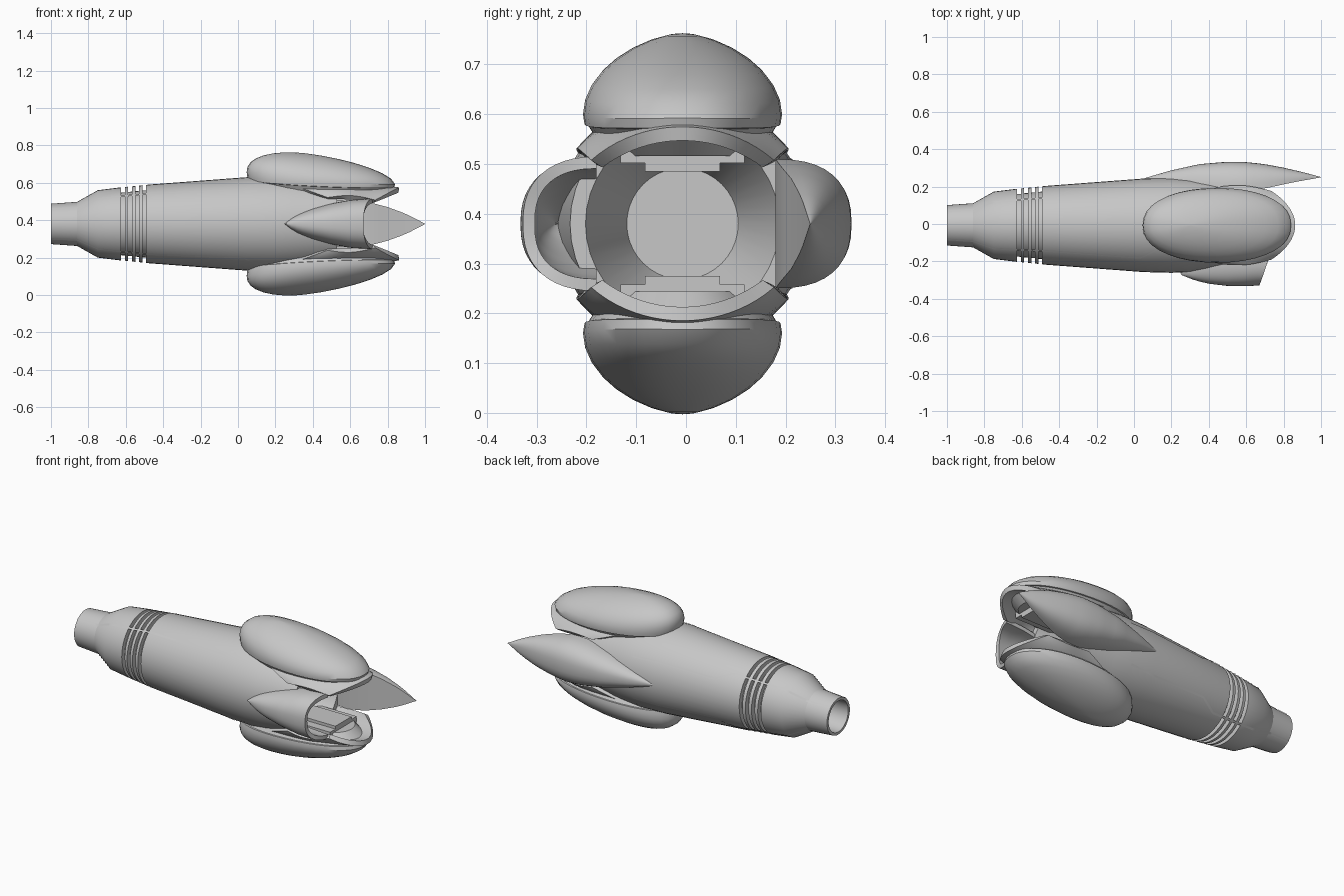
import bpy, bmesh, math
from mathutils import Vector

if "Cube" in bpy.data.objects:
    bpy.data.objects.remove(bpy.data.objects["Cube"])

CY, CZ = -0.007, 0.38   # long axis of the body

GREY = bpy.data.materials.new("hull grey")
GREY.diffuse_color = (.57, .57, .57, 1)
GREY.use_nodes = True
GREY.node_tree.nodes["Principled BSDF"].inputs["Base Color"].default_value = GREY.diffuse_color


def lerp(table, x, k=1):
    """Linear lookup of column k in a table keyed by column 0."""
    for a, b in zip(table, table[1:]):
        if x <= b[0]:
            t = max(0, (x - a[0]) / (b[0] - a[0]))
            return a[k] + (b[k] - a[k]) * t
    return table[-1][k]


def grid(name, rows, closed=False, caps=False, thick=0, angle=35):
    """Skin rows of points, optionally closed round, capped or thickened."""
    bm = bmesh.new()
    vs = [[bm.verts.new(p) for p in r] for r in rows]
    n = len(rows[0])
    for a, b in zip(vs, vs[1:]):
        for j in range(n if closed else n - 1):
            k = (j + 1) % n
            bm.faces.new((a[j], a[k], b[k], b[j]))
    if caps:
        bm.faces.new(vs[0])
        bm.faces.new(vs[-1])
    bmesh.ops.remove_doubles(bm, verts=bm.verts, dist=1e-5)
    bmesh.ops.recalc_face_normals(bm, faces=bm.faces)
    me = bpy.data.meshes.new(name)
    bm.to_mesh(me)
    bm.free()
    ob = bpy.data.objects.new(name, me)
    bpy.context.collection.objects.link(ob)
    me.materials.append(GREY)
    bpy.ops.object.select_all(action='DESELECT')
    ob.select_set(True)
    bpy.context.view_layer.objects.active = ob
    if thick:
        m = ob.modifiers.new("thickness", 'SOLIDIFY')
        m.thickness, m.offset = thick, 0
        bpy.ops.object.modifier_apply(modifier=m.name)
    bpy.ops.object.shade_smooth_by_angle(angle=math.radians(angle))
    return ob


# Body: turned profile with open neck, four ring grooves and a hollow mouth
hull = [(-1, .108), (-.86, .118), (-.75, .18), (-.63, .195), (-.48, .21),
        (.05, .25), (.2, .254), (.3, .25), (.53, .226)]
profile = [(-.82, 0), (-.82, .09), (-1, .092)] + hull[:4]
for x in (-.625, -.587, -.549, -.511):
    r = lerp(hull, x)
    profile += [(x, r), (x, r - .028), (x + .02, r - .027), (x + .02, r + .001)]
profile += hull[4:] + [(.53, .195), (.3, .112), (.3, 0)]
N = 40
rows = [[(x, CY + r * math.cos(2 * math.pi * i / N), CZ + r * math.sin(2 * math.pi * i / N))
         for i in range(N)] for x, r in profile]
grid("body", rows, closed=True, angle=25)

# Seams: thin ribbons following (x, elevation angle) paths on the hull
front_path = [(-1, 47), (-.86, 45), (-.75, 47), (-.48, 50), (.03, 46), (.15, 64)]
back_path = [(-1, 47), (-.86, 45), (-.75, 47), (-.42, 46), (-.32, 31), (.03, 31), (.2, 29)]
for label, path, sy in (("front", front_path, -1), ("back", back_path, 1)):
    for sz in (1, -1):
        pts = []
        for a, b in zip(path, path[1:]):
            pts += [(a[0] + (b[0] - a[0]) * i / 8, a[1] + (b[1] - a[1]) * i / 8)
                    for i in range(8)]
        pts.append(path[-1])
        rows = []
        for i, (x, el) in enumerate(pts):
            p, q = pts[max(0, i - 1)], pts[min(len(pts) - 1, i + 1)]
            r = lerp(hull, x) + .002
            d = Vector((q[0] - p[0], math.radians(q[1] - p[1]) * r)).normalized()
            row = []
            for w in (-.006, .006):
                a = math.radians(el) + w * d.x / r
                xx = max(-1, x - w * d.y)
                rr = lerp(hull, xx) + .002
                row.append((xx, CY + sy * rr * math.cos(a), CZ + sz * rr * math.sin(a)))
            rows.append(row)
        grid(label + "_seam", rows)

# Jaws, pods and mouth blocks: mirrored above and below the axis
jaw = [(.15, .236), (.3, .24), (.6, .219), (.86, .181)]
for label, s in (("upper", 1), ("lower", -1)):
    # Curved jaw shell whose lip reaches furthest in the middle
    rows = []
    for i in range(13):
        row = []
        for j in range(21):
            u = j / 10 - 1
            a = math.radians(53 * u)
            x0, x1 = .15 + .33 * u * u, .86 - .13 * u * u
            x = x0 + (x1 - x0) * i / 12
            r = lerp(jaw, x) + .016 * u * u * math.sin(math.pi * i / 12)
            row.append((x, CY + r * 1.08 * math.sin(a), CZ + s * r * math.cos(a)))
        rows.append(row)
    grid(label + "_jaw", rows, thick=.028)

    # Egg-shaped pod: skirt rings, rim, then dome leaning to the rear
    rings = [(.78, -.08, .445), (.95, -.022, .445), (.985, -.02, .445), (1, 0, .445)]
    for k in range(1, 9):
        t = math.radians(90 * k / 8)
        rings.append((max(.01, math.cos(t) ** 1.15), .146 * math.sin(t),
                      .445 - .145 * math.sin(t) ** 1.5))
    rows = []
    for sc, h, xc in rings:
        row = []
        for j in range(36):
            p = 2 * math.pi * j / 36
            c, n = math.cos(p), math.sin(p)
            x = xc + .395 * sc * math.copysign(abs(c) ** .95, c)
            y = .2 * sc * math.copysign(abs(n) ** .88, n)
            z = .628 - .036 * (x - .05) / .79 - .01 * n * n * sc + h
            row.append((x, CY + y, CZ + s * (z - CZ)))
        rows.append(row)
    grid(label + "_pod", rows, closed=True, caps=True, angle=30)

    # Stepped block inside the mouth
    for hw, z0, z1 in ((.075, .485, .545), (.125, .502, .54)):
        rows = [[(x, CY + y, CZ + s * (z - CZ)) for y, z in
                 ((-hw, z0), (hw, z0), (hw, z1), (-hw, z1))] for x in (.45, .7)]
        grid(label + "_mouth_block", rows, closed=True, caps=True)

# Front scoop: hollow half shell with a slanted open end
# columns: x, half height, outer y, inner y
scoop = [(.26, 0, .262, .25), (.33, .042, .29, .22), (.4, .07, .307, .19),
         (.5, .097, .319, .18), (.6, .116, .321, .18), (.72, .123, .312, .18)]


def fin_point(table, x, a, sy):
    h, yo, yi = (lerp(table, x, k) for k in (1, 2, 3))
    c, n = max(0, math.cos(a)), math.sin(a)
    return (x, sy * (yi + (yo - yi) * c ** .8), CZ + h * math.copysign(abs(n) ** .8, n))


rows = []
for i in range(15):
    row = []
    for j in range(25):
        a = math.radians(-90 + 180 * j / 24)
        x = .26 + (.46 - .05 * max(0, math.cos(a))) * i / 14
        row.append(fin_point(scoop, x, a, -1))
    rows.append(row)
grid("front_scoop", rows, thick=.024)

# Back spike: solid pointed leaf, rounded outside and flat inside
spike = [(.03, .001, .237, .23), (.12, .032, .264, .215), (.2, .057, .287, .2),
         (.35, .098, .32, .185), (.5, .125, .333, .18), (.6, .13, .331, .18),
         (.7, .116, .32, .19), (.8, .09, .301, .212), (.9, .053, .278, .232),
         (1, .001, .251, .249)]
rows = []
for i in range(25):
    x = .03 + .97 * i / 24
    rows.append([fin_point(spike, x, math.radians(-90 + 180 * j / 20), 1) for j in range(21)])
grid("back_spike", rows, closed=True, caps=True, angle=40)
